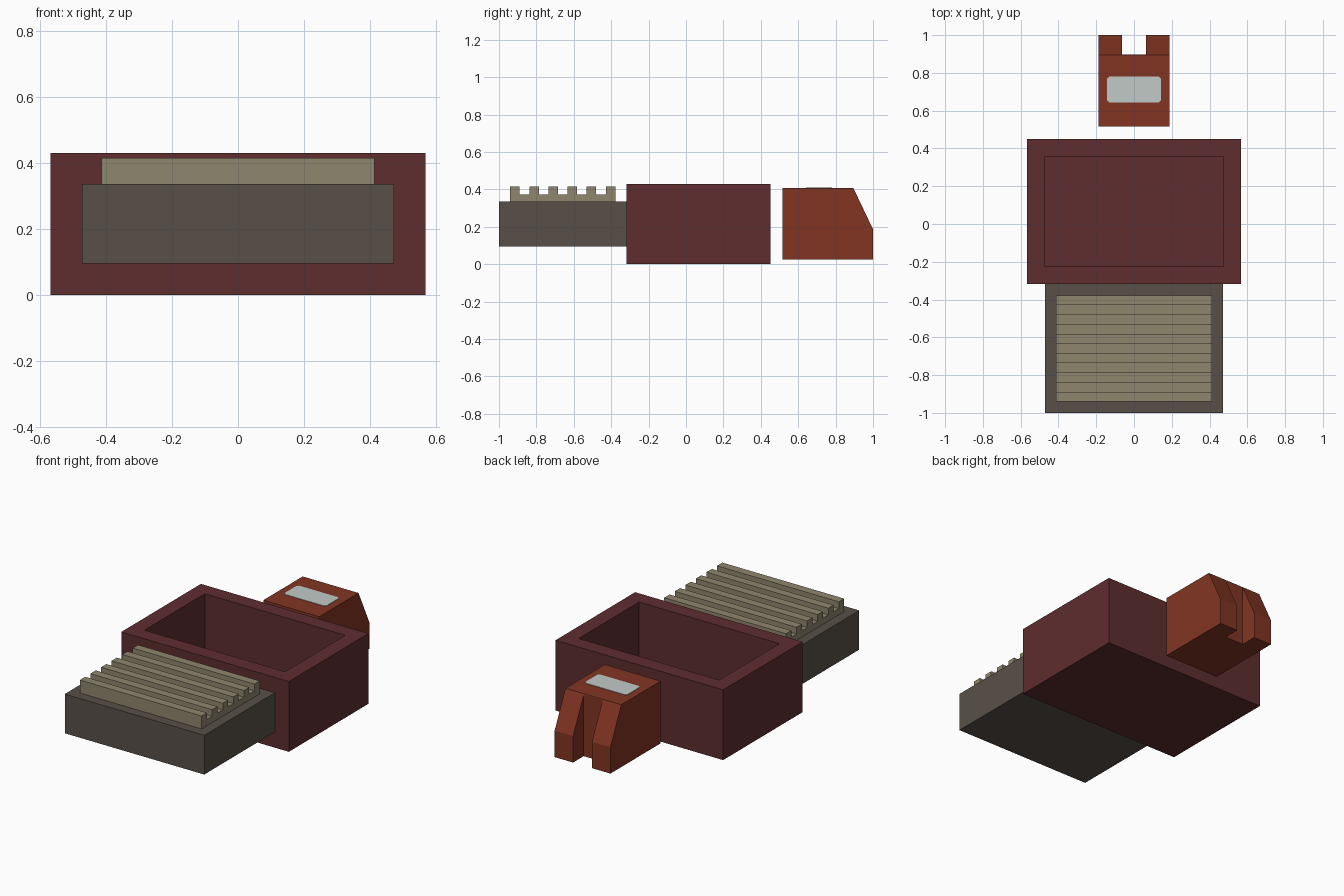
import bpy, bmesh

if "Cube" in bpy.data.objects:
    bpy.data.objects.remove(bpy.data.objects["Cube"])


def material(name, rgb):
    """Flat colour from 0-255 sRGB values."""
    lin = [((c / 255 + 0.055) / 1.055) ** 2.4 for c in rgb]
    m = bpy.data.materials.new(name)
    m.diffuse_color = (*lin, 1)
    m.use_nodes = True
    m.node_tree.nodes["Principled BSDF"].inputs["Base Color"].default_value = m.diffuse_color
    return m


maroon = material("maroon", (94, 45, 47))
grey_brown = material("grey brown", (88, 80, 72))
tan = material("tan", (143, 134, 109))
rust = material("rust red", (130, 53, 34))
pale = material("pale grey", (194, 202, 199))


def prism(name, outline, axis, lo, hi, mat):
    """Extrude a 2D outline: axis 'x' takes (y, z) points, axis 'z' takes (x, y)."""
    bm = bmesh.new()
    place = (lambda a, b: (lo, a, b)) if axis == 'x' else (lambda a, b: (a, b, lo))
    face = bm.faces.new([bm.verts.new(place(a, b)) for a, b in outline])
    ext = bmesh.ops.extrude_face_region(bm, geom=[face])
    move = (hi - lo, 0, 0) if axis == 'x' else (0, 0, hi - lo)
    bmesh.ops.translate(bm, vec=move,
                        verts=[g for g in ext['geom'] if isinstance(g, bmesh.types.BMVert)])
    bmesh.ops.recalc_face_normals(bm, faces=bm.faces)
    me = bpy.data.meshes.new(name)
    bm.to_mesh(me)
    bm.free()
    me.materials.append(mat)
    ob = bpy.data.objects.new(name, me)
    bpy.context.collection.objects.link(ob)
    return ob


def rect(x0, x1, y0, y1):
    return [(x0, y0), (x1, y0), (x1, y1), (x0, y1)]


def cut(ob, cutter):
    mod = ob.modifiers.new("cut", 'BOOLEAN')
    mod.operation = 'DIFFERENCE'
    mod.solver = 'EXACT'
    mod.object = cutter
    cutter.hide_render = True
    cutter.hide_set(True)


# open-topped main box
box = prism("main_box", rect(-0.567, 0.567, -0.318, 0.451), 'z', 0, 0.43, maroon)
cut(box, prism("box_cutter", rect(-0.475, 0.475, -0.225, 0.358), 'z', 0.09, 0.6, maroon))

# front block
prism("front_block", rect(-0.472, 0.472, -1, -0.318), 'z', 0.096, 0.336, grey_brown)

# ribbed plate on the block: six ribs with five grooves between them
y0, step = -0.94, 0.0511
profile = [(y0, 0.336)]
for i in range(11):
    z = 0.415 if i % 2 == 0 else 0.374
    profile += [(y0 + i * step, z), (y0 + (i + 1) * step, z)]
profile.append((y0 + 11 * step, 0.336))
prism("ribbed_plate", profile, 'x', -0.412, 0.412, tan)

# rear latch with a sloped back and a slot
latch = prism("rear_latch", [(0.515, 0.026), (1, 0.026), (1, 0.187), (0.895, 0.407), (0.515, 0.407)],
              'x', -0.189, 0.189, rust)
cut(latch, prism("slot_cutter", rect(-0.064, 0.064, 0.897, 1.1), 'z', -0.1, 0.6, rust))

# pale label with clipped corners
x, ya, yb, c = 0.143, 0.642, 0.78, 0.012
prism("label_plate", [(-x + c, ya), (x - c, ya), (x, ya + c), (x, yb - c),
                      (x - c, yb), (-x + c, yb), (-x, yb - c), (-x, ya + c)],
      'z', 0.405, 0.41, pale)
